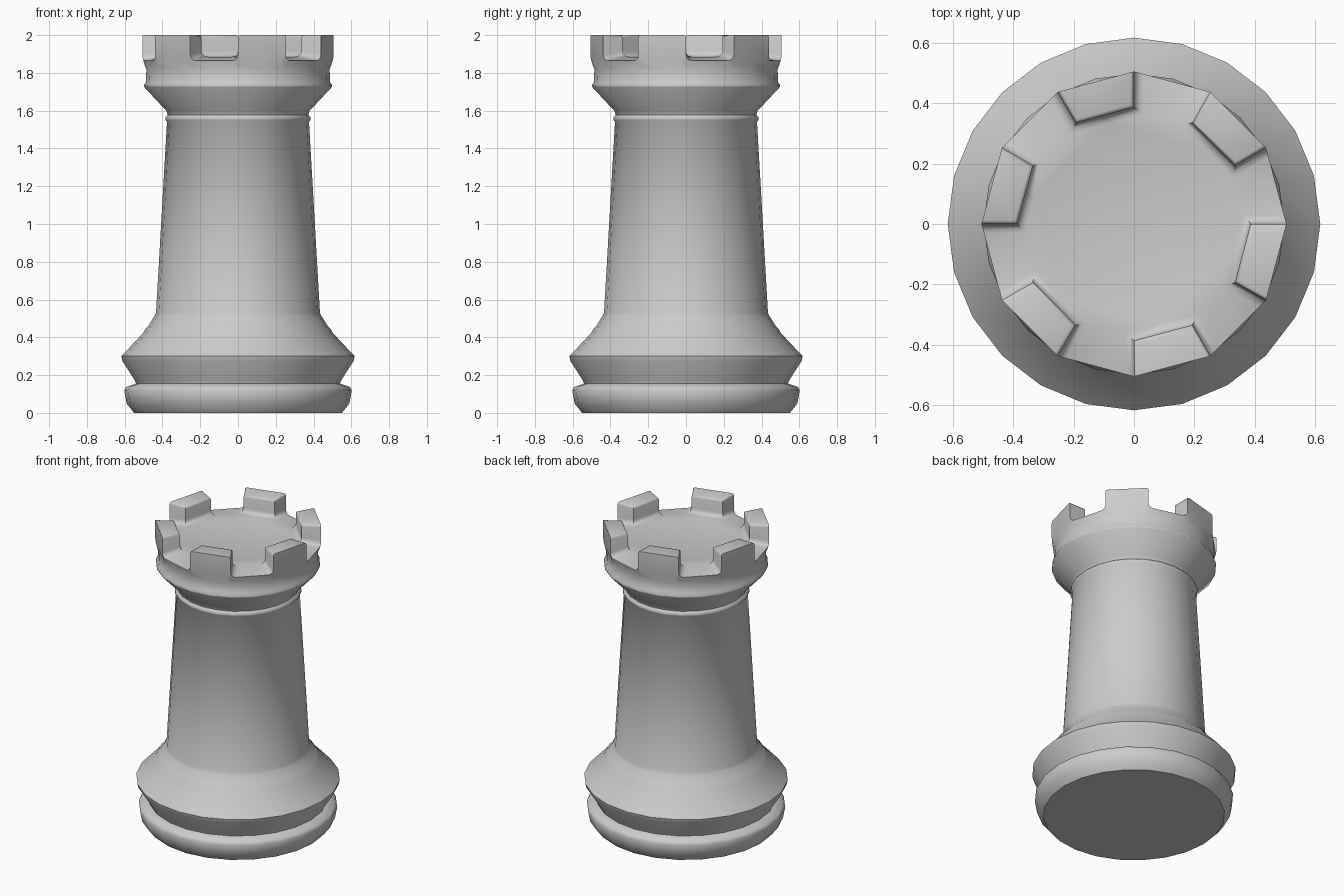
import bpy, bmesh, math
from mathutils import Vector

cube = bpy.data.objects.get("Cube")
if cube:
    bpy.data.objects.remove(cube)

SEGMENTS = 24

# Material
stone = bpy.data.materials.new("light_grey")
stone.use_nodes = True
grey = (0.6, 0.6, 0.6, 1)
stone.diffuse_color = grey
stone.node_tree.nodes["Principled BSDF"].inputs["Base Color"].default_value = grey

bm = bmesh.new()


def ring(radius, z, twelve_sided=False):
    """A ring of vertices; odd ones sit on the chord when twelve sided."""
    verts = []
    for i in range(SEGMENTS):
        a = math.tau * i / SEGMENTS
        r = radius * (math.cos(math.tau / SEGMENTS) if twelve_sided and i % 2 else 1)
        verts.append(bm.verts.new((r * math.cos(a), r * math.sin(a), z)))
    return verts


def bridge(low, high):
    return [bm.faces.new((low[i], low[(i + 1) % SEGMENTS],
                          high[(i + 1) % SEGMENTS], high[i]))
            for i in range(SEGMENTS)]


# Turned profile: foot, waist, shoulder, shaft, collar and crown wall
profile = [(0.55, 0), (0.59, 0.05), (0.602, 0.12), (0.592, 0.138), (0.54, 0.155),
           (0.545, 0.17), (0.612, 0.275), (0.618, 0.30), (0.5, 0.425), (0.492, 0.442),
           (0.475, 0.46), (0.443, 0.512), (0.434, 0.53), (0.376, 1.54), (0.385, 1.55),
           (0.385, 1.565), (0.372, 1.578), (0.38, 1.60), (0.497, 1.725),
           (0.499, 1.735), (0.488, 1.75), (0.485, 1.82)]
rings = [ring(r, z) for r, z in profile]
bm.faces.new(list(reversed(rings[0])))
for low, high in zip(rings, rings[1:]):
    bridge(low, high)

# Crown rim and floor
rim = ring(0.506, 1.865, True)
inner = ring(0.387, 1.885, True)
bridge(rings[-1], rim)
sill = bridge(rim, inner)
bm.faces.new(inner)

# Six battlements, each spanning 30 degrees
tops = [f for i, f in enumerate(sill) if i % 4 in (2, 3)]
raised = bmesh.ops.extrude_face_region(bm, geom=tops)["geom"]
top_verts = [g for g in raised if isinstance(g, bmesh.types.BMVert)]
for v in top_verts:
    v.co.z = 2.0
bmesh.ops.delete(bm, geom=[f for f in tops if f.is_valid], context="FACES_ONLY")
bmesh.ops.recalc_face_normals(bm, faces=bm.faces)


# Round the foot of each battlement, then its top
def foot_edge(e):
    a, b = e.verts
    if min(a.co.z, b.co.z) < 1.86 or max(a.co.z, b.co.z) > 1.89:
        return False
    steep = [f for f in e.link_faces if abs(f.normal.z) < 0.3]
    flat = [f for f in e.link_faces if f.normal.z > 0.7]
    middle = (a.co + b.co) / 2
    return len(steep) == 1 and len(flat) == 1 and Vector(middle.xy).length < 0.47 


bmesh.ops.bevel(bm, geom=[e for e in bm.edges if foot_edge(e)], offset=0.03,
                offset_type="OFFSET", segments=3, profile=0.5, affect="EDGES",
                clamp_overlap=True)
crest = [e for e in bm.edges
         if all(v.co.z > 1.999 for v in e.verts)
         and any(f.normal.z < 0.5 for f in e.link_faces)
         and sum(Vector(v.co.xy).length for v in e.verts) / 2 < 0.48]
bmesh.ops.bevel(bm, geom=crest, offset=0.012, offset_type="OFFSET", segments=2,
                profile=0.5, affect="EDGES", clamp_overlap=True)

mesh = bpy.data.meshes.new("tower")
bm.to_mesh(mesh)
bm.free()
mesh.materials.append(stone)
tower = bpy.data.objects.new("tower", mesh)
bpy.context.collection.objects.link(tower)

# Smooth turned surface with crisp corners
bpy.context.view_layer.objects.active = tower
tower.select_set(True)
bpy.ops.object.shade_smooth_by_angle(angle=math.radians(50))
